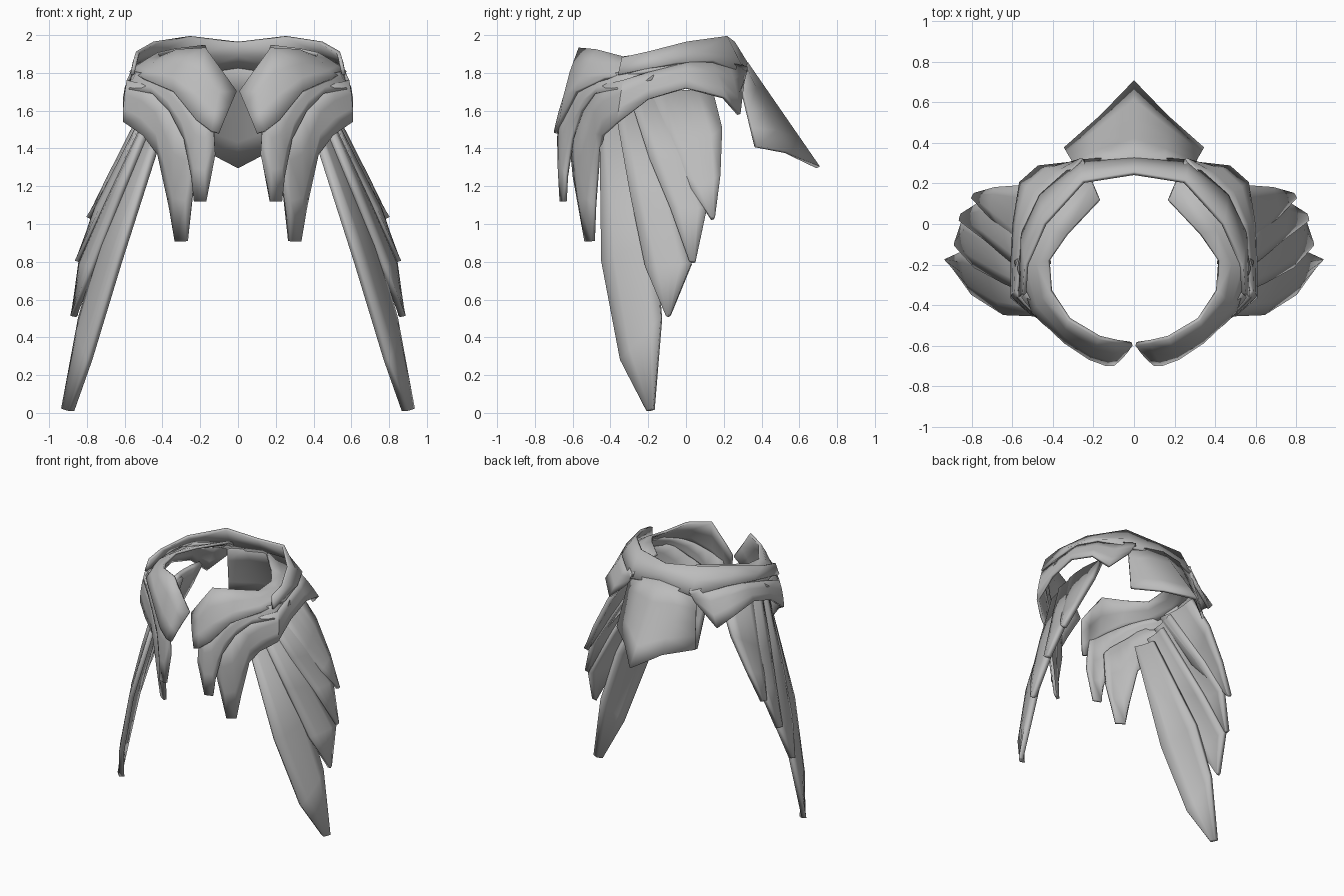
import bpy, bmesh, math
from mathutils import Vector

cube = bpy.data.objects.get("Cube")
if cube:
    bpy.data.objects.remove(cube, do_unlink=True)

# One plain grey for the whole harness
grey = bpy.data.materials.new("plain_grey")
grey.use_nodes = True
grey.diffuse_color = (0.5, 0.5, 0.5, 1)
grey.node_tree.nodes["Principled BSDF"].inputs["Base Color"].default_value = grey.diffuse_color

BODY_AXIS = Vector((0, -0.15, 0))


def sheet(name, first_edge, second_edge, steps=3, bulge=0.0, thickness=0.02):
    """Loft a thin plate between two edges, arched away from the body, mirrored in x."""
    bm = bmesh.new()
    grid = []
    for start, end in zip(first_edge, second_edge):
        start, end = Vector(start), Vector(end)
        column = []
        for step in range(steps + 1):
            t = step / steps
            point = start.lerp(end, t)
            outward = point - BODY_AXIS
            outward.z = 0
            # narrow parts arch less than wide ones
            arch = bulge * (end - start).length * math.sin(math.pi * t)
            column.append(bm.verts.new(point + outward.normalized() * arch))
        grid.append(column)
    for left, right in zip(grid, grid[1:]):
        for step in range(steps):
            bm.faces.new((left[step], right[step], right[step + 1], left[step + 1]))
    bmesh.ops.recalc_face_normals(bm, faces=bm.faces)
    mesh = bpy.data.meshes.new(name)
    bm.to_mesh(mesh)
    bm.free()
    mesh.materials.append(grey)
    obj = bpy.data.objects.new(name, mesh)
    bpy.context.collection.objects.link(obj)

    mirror = obj.modifiers.new("mirror", "MIRROR")
    mirror.use_clip = True
    mirror.merge_threshold = 0.002
    solid = obj.modifiers.new("plate_thickness", "SOLIDIFY")
    solid.thickness = thickness
    solid.offset = 0

    bpy.ops.object.select_all(action="DESELECT")
    obj.select_set(True)
    bpy.context.view_layer.objects.active = obj
    bpy.ops.object.shade_smooth_by_angle(angle=math.radians(40))
    return obj


# Raised collar around the back of the neck
sheet("back_collar",
      first_edge=[(0, .25, 1.96), (.25, .21, 1.99), (.44, 0, 1.96),
                  (.53, -.2, 1.91), (.54, -.34, 1.88)],
      second_edge=[(0, .33, 1.83), (.27, .31, 1.79), (.46, .14, 1.86),
                   (.55, -.05, 1.85), (.56, -.36, 1.79)],
      steps=2)

# Pointed cape hanging behind
sheet("back_cape",
      first_edge=[(0, .32, 1.85), (.15, .31, 1.83), (.29, .28, 1.79)],
      second_edge=[(0, .7, 1.3), (.16, .53, 1.38), (.34, .37, 1.41)],
      steps=4)

# Top layer: chest lapels running over the shoulders
sheet("lapel_layer",
      first_edge=[(.01, -.59, 1.7), (.08, -.58, 1.8), (.17, -.56, 1.93),
                  (.32, -.47, 1.92), (.41, -.33, 1.88), (.42, -.18, 1.9),
                  (.33, -.05, 1.92), (.17, .12, 1.94)],
      second_edge=[(.1, -.69, 1.48), (.14, -.69, 1.49), (.22, -.66, 1.55),
                   (.34, -.58, 1.7), (.5, -.43, 1.77), (.57, -.22, 1.8),
                   (.53, 0, 1.84), (.25, .32, 1.82)],
      bulge=0.04)

# Middle layer: ends in the inner front leaf
sheet("inner_leaf_layer",
      first_edge=[(.13, -.66, 1.6), (.17, -.65, 1.62), (.21, -.63, 1.65),
                  (.25, -.6, 1.68), (.31, -.57, 1.72), (.38, -.51, 1.76),
                  (.46, -.43, 1.79), (.53, -.33, 1.8), (.54, -.15, 1.82)],
      second_edge=[(.12, -.67, 1.37), (.17, -.66, 1.12), (.23, -.64, 1.12),
                   (.24, -.63, 1.25), (.28, -.6, 1.45), (.36, -.55, 1.6),
                   (.45, -.48, 1.69), (.57, -.36, 1.71), (.58, -.18, 1.76)],
      bulge=0.03)

# Lower layer: ends in the outer front leaf and a hooked point at the back
sheet("outer_leaf_layer",
      first_edge=[(.22, -.6, 1.5), (.26, -.58, 1.55), (.32, -.55, 1.6),
                  (.37, -.52, 1.64), (.43, -.48, 1.7), (.5, -.42, 1.74),
                  (.58, -.33, 1.76), (.56, -.2, 1.8), (.53, 0, 1.85),
                  (.44, .13, 1.86), (.34, .22, 1.85), (.25, .32, 1.83)],
      second_edge=[(.23, -.59, 1.25), (.27, -.53, .91), (.33, -.49, .91),
                   (.36, -.48, 1.1), (.42, -.46, 1.37), (.5, -.44, 1.47),
                   (.6, -.36, 1.54), (.6, -.2, 1.66), (.59, 0, 1.72),
                   (.56, .2, 1.67), (.47, .28, 1.58), (.29, .3, 1.75)],
      bulge=0.03)


def flare(y, z, lift):
    """Put a point of a feather on the outward-leaning wing surface."""
    drop = 1.5 - z
    x = 0.42 + 0.36 * drop - 0.06 * drop ** 2
    return (x + 0.3 * (y + 0.43) * min(1, drop + 0.4) + lift, y, z)


# Fan of side feathers: front edge, back edge (y, z), outward lift of each edge
feathers = {
    "long_front_feather": ([(-.45, 1.55), (-.44, .8), (-.34, .28), (-.2, .01)],
                           [(-.3, 1.55), (-.16, .9), (-.13, .5), (-.17, .02)],
                           -.01, .02),
    "second_feather": ([(-.37, 1.6), (-.29, 1.15), (-.21, .77), (-.1, .51)],
                       [(-.2, 1.62), (-.05, 1.1), (.03, .79), (-.08, .52)],
                       .055, .045),
    "third_feather": ([(-.29, 1.65), (-.19, 1.34), (-.08, 1.08), (.02, .8)],
                      [(-.1, 1.68), (.05, 1.3), (.11, 1.08), (.05, .8)],
                      .07, .05),
    "short_back_feather": ([(-.2, 1.7), (-.07, 1.32), (.03, 1.18), (.13, 1.03)],
                           [(.14, 1.7), (.19, 1.5), (.18, 1.25), (.15, 1.03)],
                           .065, .045),
}
for name, (front, back, front_lift, back_lift) in feathers.items():
    sheet(name,
          [flare(y, z, front_lift) for y, z in front],
          [flare(y, z, back_lift) for y, z in back],
          steps=4, bulge=0.06, thickness=0.036)
